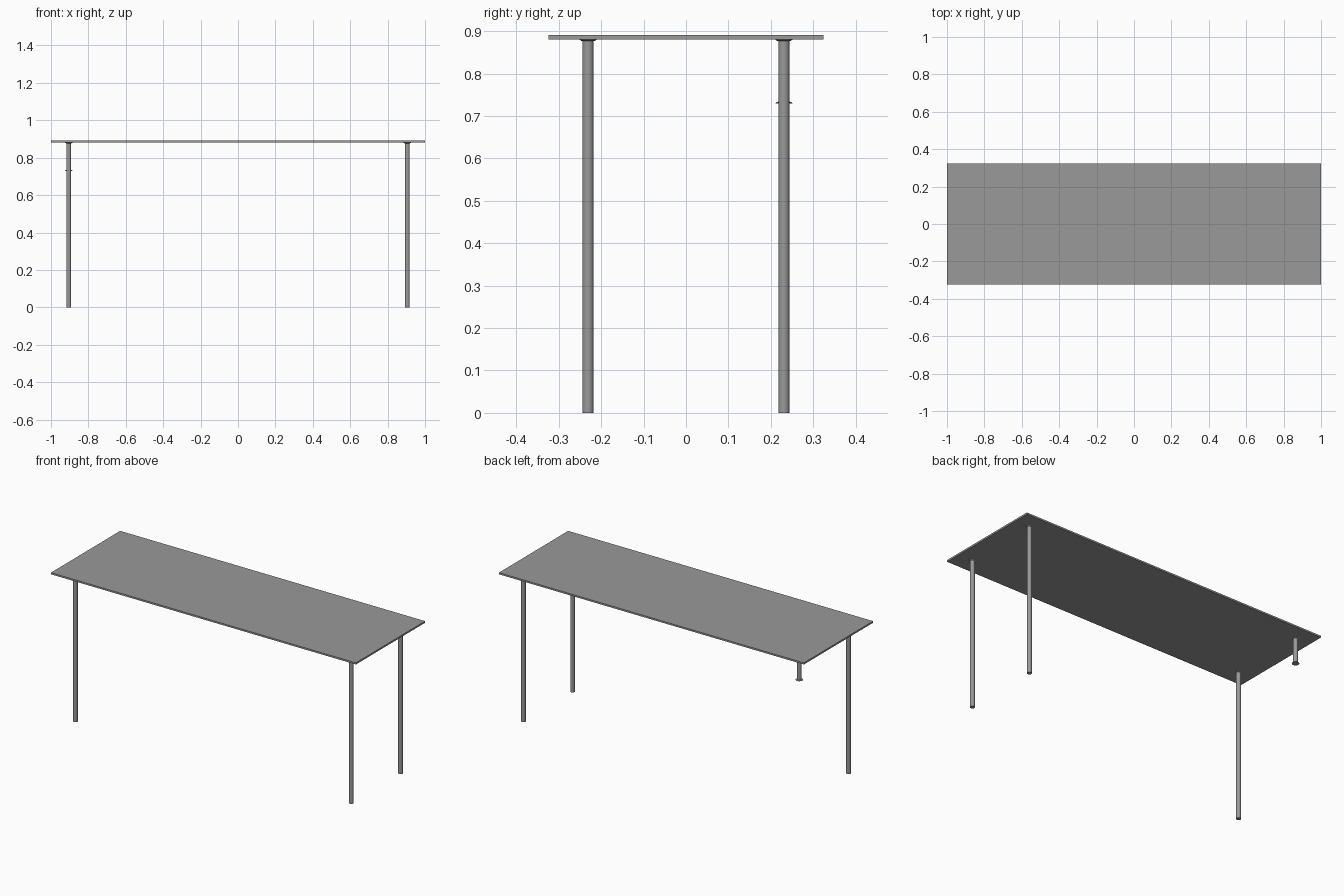
import bpy, bmesh, math

if "Cube" in bpy.data.objects:
    bpy.data.objects.remove(bpy.data.objects["Cube"])

TOP, UNDER = 0.891, 0.881
LEG_X, LEG_Y, R = 0.905, 0.231, 0.013
SEGS = 32

dark_grey = bpy.data.materials.new("dark_grey")
dark_grey.diffuse_color = (0.32, 0.32, 0.32, 1)
dark_grey.use_nodes = True
dark_grey.node_tree.nodes["Principled BSDF"].inputs["Base Color"].default_value = dark_grey.diffuse_color


def lathe(name, x, y, profile):
    """Closed turned solid from (radius, z) points, bottom to top."""
    bm = bmesh.new()
    rings = [[bm.verts.new((r * math.cos(2 * math.pi * i / SEGS),
                            r * math.sin(2 * math.pi * i / SEGS), z))
              for i in range(SEGS)] for r, z in profile]
    for a, b in zip(rings, rings[1:]):
        for i in range(SEGS):
            j = (i + 1) % SEGS
            bm.faces.new((a[i], a[j], b[j], b[i]))
    bm.faces.new(rings[0][::-1])
    bm.faces.new(rings[-1])
    mesh = bpy.data.meshes.new(name)
    bm.to_mesh(mesh)
    bm.free()
    mesh.materials.append(dark_grey)
    ob = bpy.data.objects.new(name, mesh)
    bpy.context.collection.objects.link(ob)
    ob.location = (x, y, 0)
    bpy.ops.object.select_all(action='DESELECT')
    ob.select_set(True)
    bpy.context.view_layer.objects.active = ob
    bpy.ops.object.shade_smooth_by_angle(angle=math.radians(30))
    return ob


# Table top
bpy.ops.mesh.primitive_cube_add(size=1, location=(0, 0, (TOP + UNDER) / 2))
table_top = bpy.context.object
table_top.name = "table_top"
table_top.scale = (2, 0.648, TOP - UNDER)
bpy.ops.object.transform_apply(location=False, rotation=False, scale=True)
table_top.data.materials.append(dark_grey)

# Flared mounting collar shared by all legs
collar = [(R, UNDER - 0.004), (0.016, UNDER - 0.0035), (0.02, UNDER - 0.001), (0.02, UNDER)]

# Three full-length legs
for name, sx, sy in (("front_left_leg", -1, -1), ("front_right_leg", 1, -1),
                     ("back_right_leg", 1, 1)):
    lathe(name, sx * LEG_X, sy * LEG_Y, [(R, 0)] + collar)

# Short back left leg with a flared foot
foot = [(0.02, 0.730), (0.02, 0.731), (0.016, 0.7335), (R, 0.734)]
lathe("short_back_left_leg", -LEG_X, LEG_Y, foot + collar)
